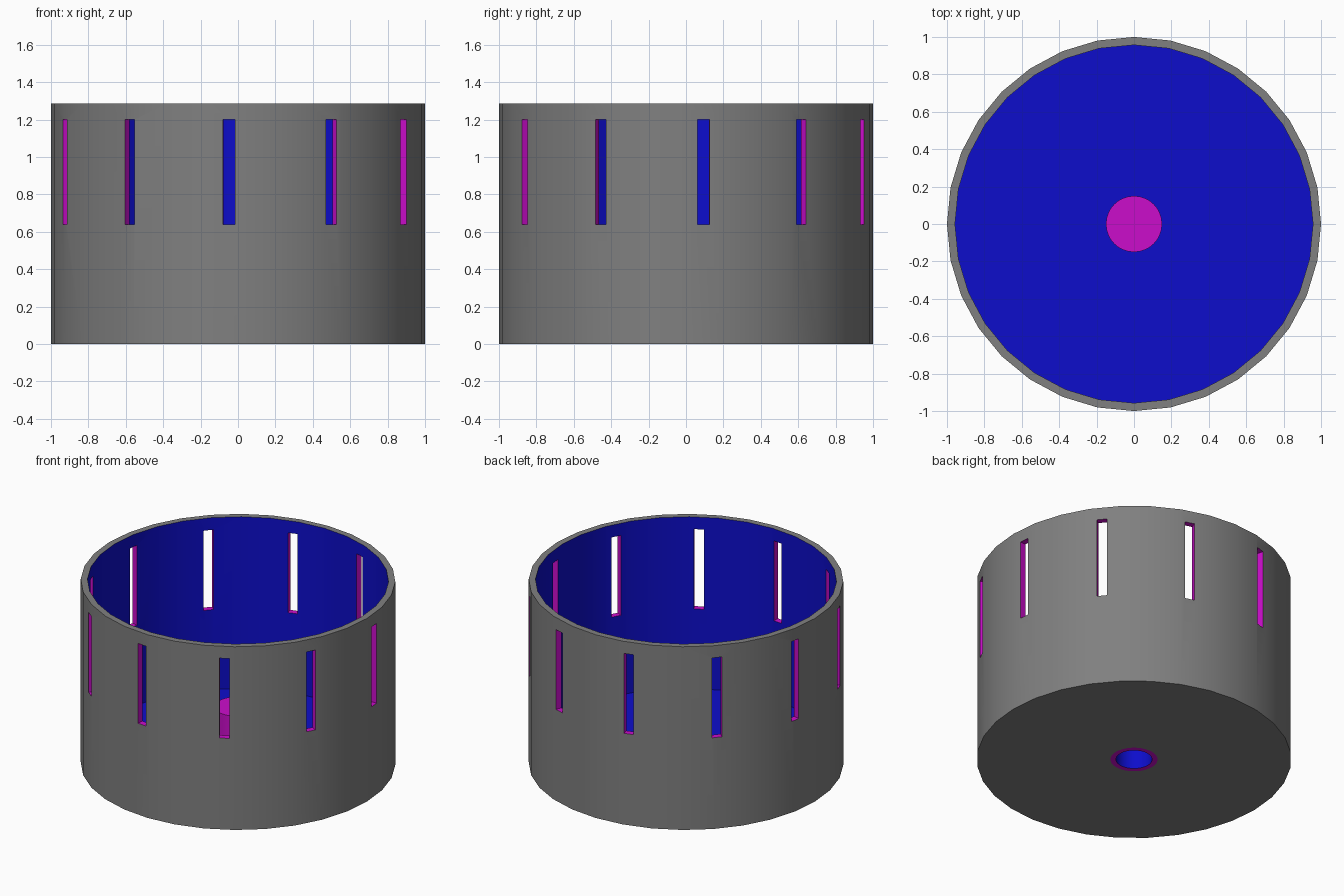
import bpy, bmesh, math
from mathutils import Matrix

if "Cube" in bpy.data.objects:
    bpy.data.objects.remove(bpy.data.objects["Cube"])

SIDES = 32
SLOTS = 11
GREY, BLUE, MAGENTA = 0, 1, 2


def material(name, rgb):
    m = bpy.data.materials.new(name)
    m.diffuse_color = (*rgb, 1.0)
    m.use_nodes = True
    m.node_tree.nodes["Principled BSDF"].inputs["Base Color"].default_value = m.diffuse_color
    return m


MATS = [material("grey", (0.216, 0.216, 0.216)),
        material("blue", (0.004, 0.004, 0.6)),
        material("magenta", (0.6, 0.004, 0.6))]


def make_object(name, bm):
    bmesh.ops.recalc_face_normals(bm, faces=bm.faces[:])
    mesh = bpy.data.meshes.new(name)
    bm.to_mesh(mesh)
    bm.free()
    for m in MATS:
        mesh.materials.append(m)
    ob = bpy.data.objects.new(name, mesh)
    bpy.context.collection.objects.link(ob)
    return ob


def lathe(name, profile, colours):
    """Revolve (radius, z) points; colours[i] paints the band after point i."""
    bm = bmesh.new()
    rings = [[bm.verts.new((r * math.cos(a), r * math.sin(a), z))
              for a in (2 * math.pi * i / SIDES for i in range(SIDES))]
             for r, z in profile]
    for k, colour in enumerate(colours):
        a, b = rings[k], rings[(k + 1) % len(rings)]
        for i in range(SIDES):
            j = (i + 1) % SIDES
            bm.faces.new((a[i], a[j], b[j], b[i])).material_index = colour
    bmesh.ops.remove_doubles(bm, verts=bm.verts[:], dist=1e-5)
    return make_object(name, bm)


def activate(ob):
    bpy.ops.object.select_all(action='DESELECT')
    ob.select_set(True)
    bpy.context.view_layer.objects.active = ob


# Open drum: grey shell, blue lining and floor, round opening for the hub
drum = lathe("drum",
             [(0.15, 0), (1, 0), (1, 1.285), (0.957, 1.285), (0.957, 0.08), (0.15, 0.08)],
             [GREY, GREY, GREY, BLUE, BLUE, MAGENTA])

# Hollow hub, open at the bottom
hub = lathe("hub",
            [(0, 0.36), (0.115, 0.36), (0.115, 0), (0.15, 0), (0.15, 0.4), (0, 0.4)],
            [BLUE, BLUE, MAGENTA, MAGENTA, MAGENTA])

# Viewing slots: one box per slot, cut through the wall
bm = bmesh.new()
for k in range(SLOTS):
    turn = Matrix.Rotation(math.radians(-60) + 2 * math.pi * k / SLOTS, 4, 'Z')
    place = Matrix.Translation((0.97, 0, 0.92))
    size = Matrix.Diagonal((0.2, 0.065, 0.56, 1))
    bmesh.ops.create_cube(bm, size=1, matrix=turn @ place @ size)
for f in bm.faces:
    f.material_index = MAGENTA
cutter = make_object("slot_cutter", bm)
cutter.hide_render = True

activate(drum)
cut = drum.modifiers.new("slots", 'BOOLEAN')
cut.operation = 'DIFFERENCE'
cut.solver = 'EXACT'
cut.material_mode = 'INDEX'
cut.object = cutter
bpy.ops.object.modifier_apply(modifier=cut.name)
bpy.data.objects.remove(cutter)

# Smooth round walls with crisp rims
for ob in (drum, hub):
    activate(ob)
    bpy.ops.object.shade_smooth_by_angle(angle=math.radians(30))
